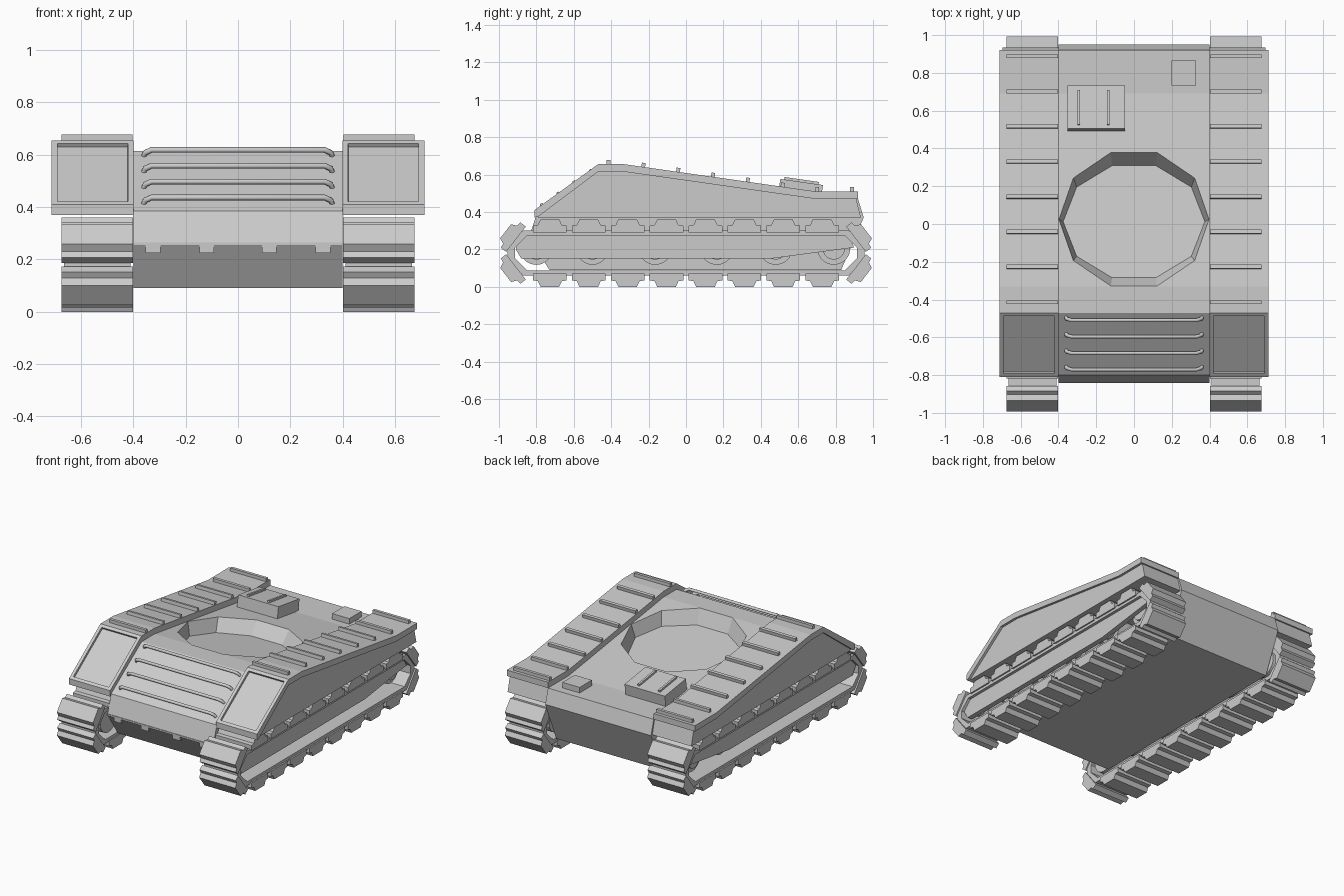
import bpy, bmesh, math
from mathutils import Matrix, Vector

if "Cube" in bpy.data.objects:
    bpy.data.objects.remove(bpy.data.objects["Cube"])


def finish(name, bm, mirror=False):
    bmesh.ops.recalc_face_normals(bm, faces=bm.faces)
    me = bpy.data.meshes.new(name)
    bm.to_mesh(me)
    bm.free()
    ob = bpy.data.objects.new(name, me)
    bpy.context.collection.objects.link(ob)
    if mirror:
        ob.modifiers.new("Mirror", 'MIRROR').use_mirror_merge = False
    return ob


def add_prism(bm, pts, x0, x1, mat=Matrix()):
    """Extrude a (y, z) outline from x0 to x1."""
    f = bm.faces.new([bm.verts.new(mat @ Vector((x0, y, z))) for y, z in pts])
    r = bmesh.ops.extrude_face_region(bm, geom=[f])
    for v in r["geom"]:
        if isinstance(v, bmesh.types.BMVert):
            v.co.x += x1 - x0


def prism(name, pts, x0, x1, mirror=False):
    bm = bmesh.new()
    add_prism(bm, pts, x0, x1)
    return finish(name, bm, mirror)


def add_box(bm, center, size, tilt=0.0):
    m = Matrix.Translation(center) @ Matrix.Rotation(tilt, 4, 'X') @ Matrix.Diagonal((*size, 1))
    bmesh.ops.create_cube(bm, size=1, matrix=m)


def roof(y):
    """Height of the centre deck and its tilt at y."""
    if y < -0.33:
        return 0.615, 0.0
    if y < 0.69:
        return 0.615 - (y + 0.33) * 0.145 / 1.02, -math.atan2(0.145, 1.02)
    return 0.47, 0.0


# Centre hull with a ten-sided turret ring recess
hull = prism("hull", [(-0.73, 0.09), (-0.84, 0.26), (-0.80, 0.385), (-0.47, 0.615),
                      (-0.33, 0.615), (0.69, 0.47), (0.92, 0.47), (0.95, 0.37),
                      (0.83, 0.09)], -0.40, 0.40)
bm = bmesh.new()
z, tilt = roof(0.025)
place = Matrix.Translation((0, 0.025, z)) @ Matrix.Rotation(tilt, 4, 'X')
rings = []
for rx, ry, h in [(0.375, 0.315, -0.09), (0.397, 0.375, 0), (0.397, 0.375, 0.2)]:
    rings.append([bm.verts.new(place @ Vector((rx * math.cos(a), ry * math.sin(a), h)))
                  for a in [i * math.tau / 10 for i in range(10)]])
for lo, hi in zip(rings, rings[1:]):
    for i in range(10):
        j = (i + 1) % 10
        bm.faces.new((lo[i], lo[j], hi[j], hi[i]))
bm.faces.new(rings[0])
bm.faces.new(rings[-1])
cutter = finish("ring_cutter", bm)
cutter.hide_render = True
cutter.hide_set(True)
cut = hull.modifiers.new("Ring", 'BOOLEAN')
cut.operation = 'DIFFERENCE'
cut.solver = 'EXACT'
cut.object = cutter

# Sponson sides and the overhanging fender plates
prism("sponson", [(-0.79, 0.37), (-0.79, 0.392), (-0.47, 0.615), (-0.33, 0.615),
                  (0.69, 0.47), (0.91, 0.47), (0.935, 0.37)], 0.40, 0.695, True)
fender = [(-0.81, 0.37), (-0.81, 0.41), (-0.47, 0.655), (-0.33, 0.655), (0.69, 0.51),
          (0.92, 0.51), (0.92, 0.47), (0.69, 0.47), (-0.33, 0.615), (-0.47, 0.615), (-0.79, 0.375)]
bm = bmesh.new()
add_prism(bm, fender, 0.40, 0.712)
bmesh.ops.recalc_face_normals(bm, faces=bm.faces)
front = [f for f in bm.faces if f.normal.y < -0.4 and f.normal.z > 0.6]
bmesh.ops.inset_region(bm, faces=front, thickness=0.03)
bmesh.ops.inset_region(bm, faces=front, thickness=0.001, depth=-0.015)
finish("fender_plate", bm, True)

# Raised cross strips on the fenders
bm = bmesh.new()
for i in range(8):
    y = 0.888 - i * 0.186
    z, tilt = roof(y)
    add_box(bm, (0.539, y, z + 0.045), (0.272, 0.02, 0.034), tilt)
finish("fender_strips", bm, True)

# Grab rails across the front slope
out = Vector((0, -0.57, 0.82)) * 0.026
for i in range(4):
    y = -0.495 - i * 0.087
    base = Vector((0, y, 0.615 + (y + 0.47) * 0.697))
    cu = bpy.data.curves.new("front_rail", 'CURVE')
    cu.dimensions = '3D'
    cu.bevel_depth = 0.011
    cu.bevel_resolution = 1
    cu.use_fill_caps = True
    sp = cu.splines.new('POLY')
    path = [(-0.362, -0.4), (-0.355, 0.5), (-0.33, 1), (0.33, 1), (0.355, 0.5), (0.362, -0.4)]
    sp.points.add(len(path) - 1)
    for p, (x, h) in zip(sp.points, path):
        p.co = (*(base + out * h + Vector((x, 0, 0))), 1)
    bpy.context.collection.objects.link(bpy.data.objects.new("front_rail", cu))

# Lip and hinge blocks under the nose
bm = bmesh.new()
add_box(bm, (0, -0.83, 0.258), (0.8, 0.025, 0.012))
for x in (-0.325, -0.12, 0.12, 0.325):
    add_box(bm, (x, -0.823, 0.242), (0.056, 0.03, 0.036))
finish("nose_hinges", bm)

# Rear deck hatch with two ribs, and a small deck box
bm = bmesh.new()
z, tilt = roof(0.615)
add_box(bm, (-0.20, 0.612, z + 0.035), (0.305, 0.23, 0.09), tilt)
for x in (-0.293, -0.137):
    add_box(bm, (x, 0.617, z + 0.082), (0.014, 0.185, 0.022), tilt)
finish("deck_hatch", bm)
bm = bmesh.new()
add_box(bm, (0.263, 0.80, 0.485), (0.13, 0.132, 0.046))
finish("deck_box", bm)

# Track belt: a closed loop with chamfered ends
bm = bmesh.new()
loops = []
for ey, ez, c in [(0.955, 0.12, 0.085), (0.915, 0.092, 0.065)]:
    pts = [(ey, c - ez), (ey, ez - c), (ey - c, ez), (c - ey, ez),
           (-ey, ez - c), (-ey, c - ez), (c - ey, -ez), (ey - c, -ez)]
    loops.append([[bm.verts.new((x, y, z + 0.18)) for y, z in pts] for x in (0.41, 0.665)])
(a0, a1), (b0, b1) = loops
for p, q in ((a0, a1), (a1, b1), (b1, b0), (b0, a0)):
    for i in range(8):
        j = (i + 1) % 8
        bm.faces.new((p[i], p[j], q[j], q[i]))
finish("track_belt", bm, True)

# Track pads: stepped links along the top, bottom and ends
bm = bmesh.new()
pad = [(-0.09, -0.01), (0.09, -0.01), (0.09, 0.026), (0.064, 0.03), (0.05, 0.06),
       (-0.05, 0.06), (-0.064, 0.03), (-0.09, 0.026)]
spots = [((i - 3.5) * 0.208, 0.18 + s * 0.12, 0 if s > 0 else math.pi)
         for i in range(8) for s in (-1, 1)]
spots += [(sy * 0.917, 0.18 + sz * 0.08, math.atan2(-sy * 0.8, sz * 0.62))
          for sy in (-1, 1) for sz in (-1, 1)]
for y, z, ang in spots:
    m = Matrix.Translation((0, y, z)) @ Matrix.Rotation(ang, 4, 'X')
    if abs(y) > 0.9:
        m = m @ Matrix.Diagonal((1, 0.95, 1, 1))
    add_prism(bm, pad, 0.402, 0.675, m)
finish("track_pads", bm, True)

# Road wheels with hubs, and the side plate covering their upper half
bm = bmesh.new()
for y in (-0.80, -0.50, -0.165, 0.165, 0.48, 0.79):
    for r, x, d in ((0.088, 0.51, 0.18), (0.06, 0.53, 0.17)):
        m = Matrix.Translation((x, y, 0.205)) @ Matrix.Rotation(math.pi / 2, 4, 'Y')
        bmesh.ops.create_cone(bm, cap_ends=True, segments=20, radius1=r, radius2=r, depth=d, matrix=m)
finish("road_wheels", bm, True)
prism("wheel_cover", [(-0.91, 0.20), (-0.88, 0.15), (0.45, 0.15), (0.90, 0.21),
                      (0.88, 0.25), (0.85, 0.275), (-0.86, 0.275), (-0.91, 0.24)], 0.61, 0.645, True)
